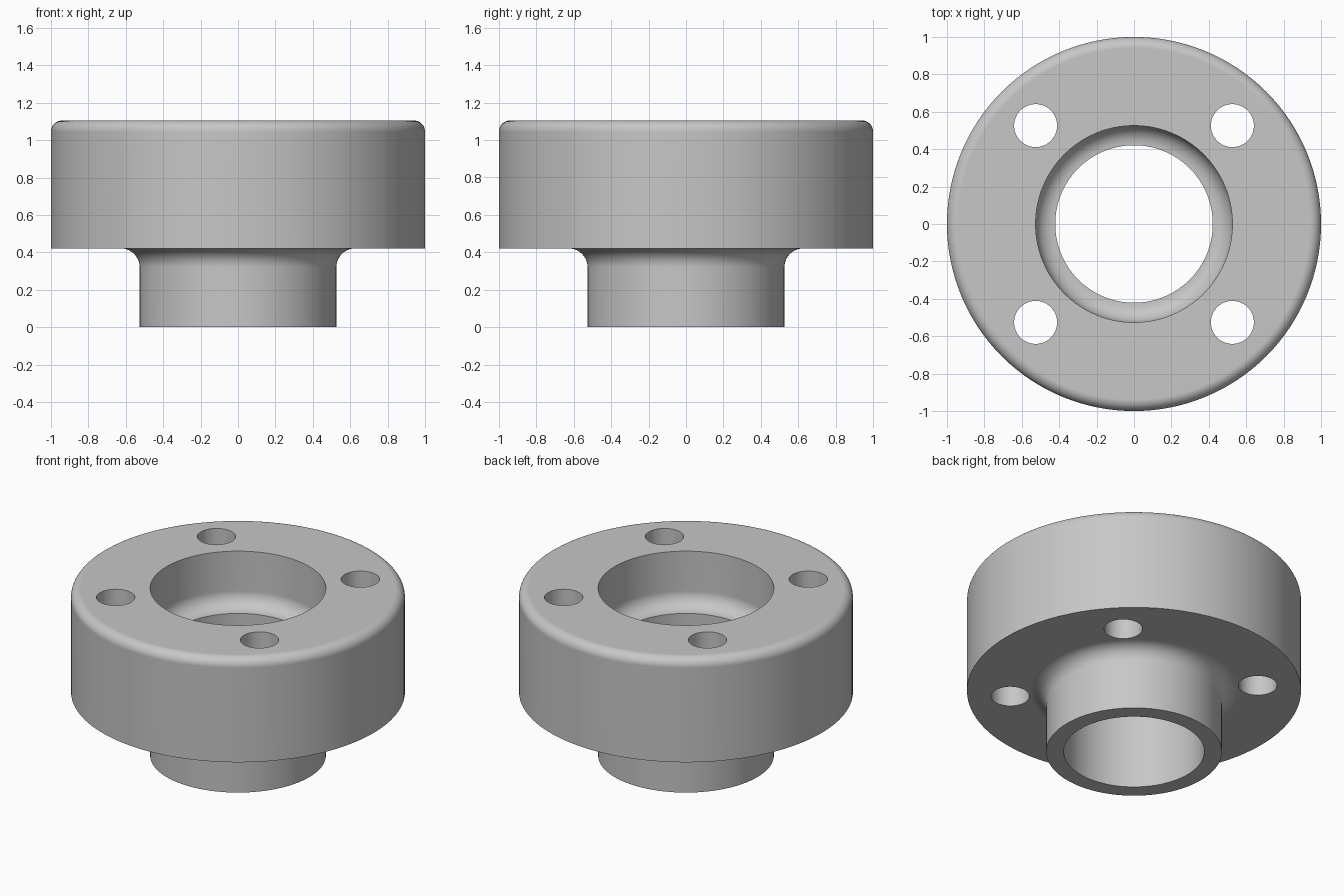
import bpy
import bmesh
from math import cos, sin, pi, radians
from mathutils import Matrix, Vector

cube = bpy.data.objects.get("Cube")
if cube:
    bpy.data.objects.remove(cube, do_unlink=True)

# Dimensions
OUTER, HUB, BORE = 1.0, 0.526, 0.421
TOP, FLANGE, FLOOR = 1.105, 0.421, 0.742
FILLET, ROUND = 0.1, 0.06
HOLE, HOLE_POS = 0.115, 0.526
SEGMENTS = 128


def material(name, value):
    mat = bpy.data.materials.new(name)
    mat.use_nodes = True
    color = (value, value, value, 1)
    mat.diffuse_color = color
    mat.node_tree.nodes["Principled BSDF"].inputs["Base Color"].default_value = color
    return mat


def arc(x, z, radius, start, end, steps=10):
    angles = [radians(start + (end - start) * i / steps) for i in range(steps + 1)]
    return [(x + radius * cos(a), z + radius * sin(a)) for a in angles]


def new_object(name, bm):
    bmesh.ops.recalc_face_normals(bm, faces=bm.faces)
    mesh = bpy.data.meshes.new(name)
    bm.to_mesh(mesh)
    bm.free()
    obj = bpy.data.objects.new(name, mesh)
    bpy.context.collection.objects.link(obj)
    return obj


# Closed half-section: hub, flange, rounded rim, counterbore, bore
profile = [(BORE, 0), (HUB, 0)]
profile += arc(HUB + FILLET, FLANGE - FILLET, FILLET, 180, 90)
profile += [(OUTER, FLANGE)]
profile += arc(OUTER - ROUND, TOP - ROUND, ROUND, 0, 90)
profile += [(HUB, TOP)]
profile += arc(HUB - FILLET, FLOOR + FILLET, FILLET, 0, -90)
profile += [(BORE, FLOOR)]

bm = bmesh.new()
verts = [bm.verts.new((x, 0, z)) for x, z in profile]
edges = [bm.edges.new((v, verts[(i + 1) % len(verts)])) for i, v in enumerate(verts)]
bmesh.ops.spin(bm, geom=verts + edges, cent=(0, 0, 0), axis=(0, 0, 1),
               angle=2 * pi, steps=SEGMENTS, use_merge=True)
bmesh.ops.remove_doubles(bm, verts=bm.verts, dist=0.0001)
body = new_object("flanged_hub", bm)
body.data.materials.append(material("plain grey", 0.57))

# Four bolt holes through the flange
bm = bmesh.new()
for sx in (-1, 1):
    for sy in (-1, 1):
        place = Matrix.Translation(Vector((sx * HOLE_POS, sy * HOLE_POS, TOP / 2)))
        bmesh.ops.create_cone(bm, cap_ends=True, segments=48, radius1=HOLE,
                              radius2=HOLE, depth=2, matrix=place)
cutter = new_object("bolt_hole_cutter", bm)
cutter.hide_render = True

bpy.ops.object.select_all(action='DESELECT')
body.select_set(True)
bpy.context.view_layer.objects.active = body
cut = body.modifiers.new("bolt_holes", 'BOOLEAN')
cut.operation = 'DIFFERENCE'
cut.solver = 'EXACT'
cut.object = cutter
bpy.ops.object.modifier_apply(modifier=cut.name)
bpy.data.objects.remove(cutter, do_unlink=True)

# Smooth walls and fillets, crisp rims, flat faces kept flat
bpy.ops.object.shade_smooth_by_angle(angle=radians(30))
weighted = body.modifiers.new("flat_faces", 'WEIGHTED_NORMAL')
weighted.keep_sharp = True
